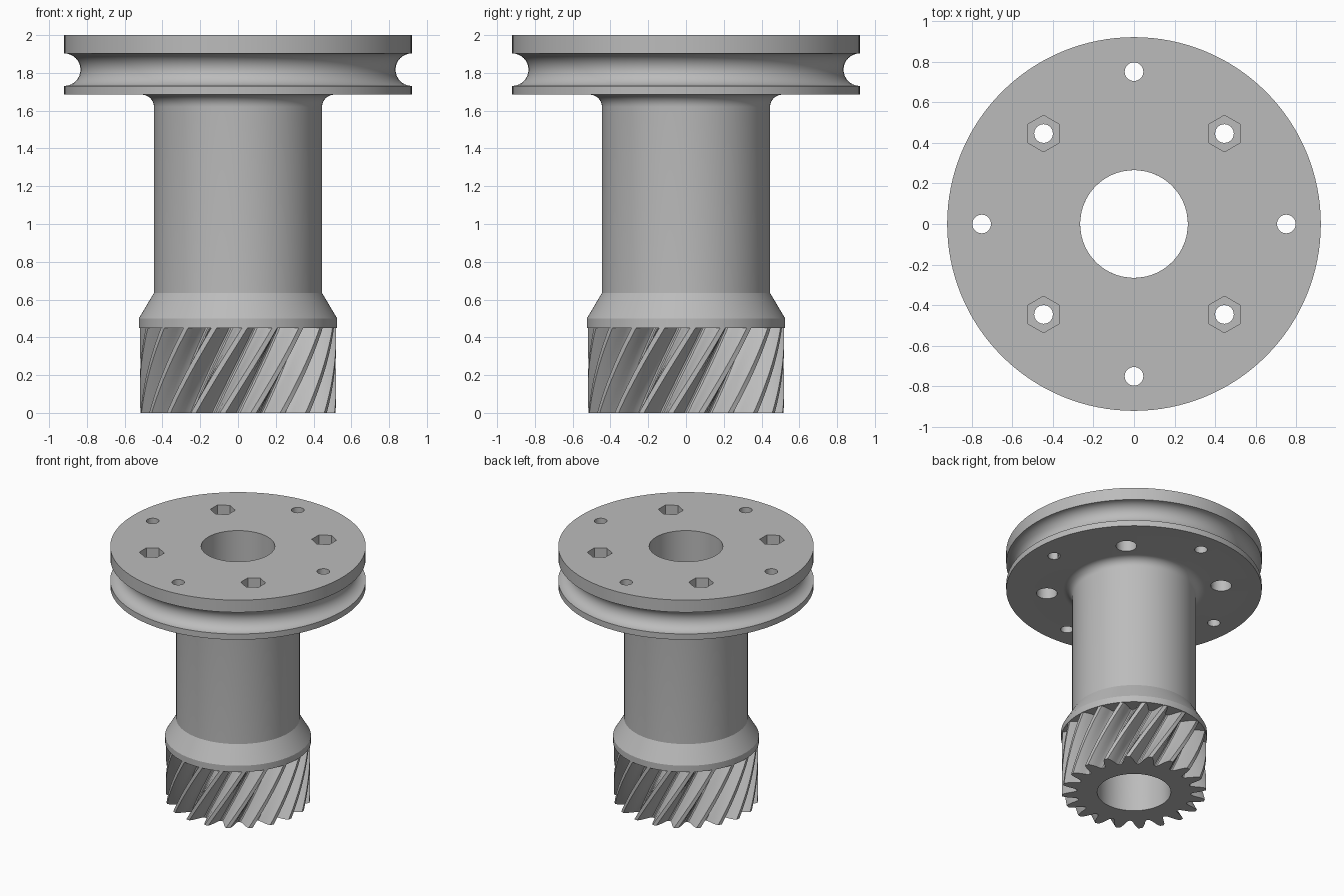
import bpy, bmesh
from math import sin, cos, pi, tau, radians

if "Cube" in bpy.data.objects:
    bpy.data.objects.remove(bpy.data.objects["Cube"], do_unlink=True)

GREY = (0.5, 0.5, 0.5, 1)
grey = bpy.data.materials.new("plain grey")
grey.use_nodes = True
grey.diffuse_color = GREY
grey.node_tree.nodes["Principled BSDF"].inputs["Base Color"].default_value = GREY

BORE, TIP, ROOT, GEAR_H = 0.265, 0.52, 0.41, 0.45
TEETH, TWIST = 20, 0.54


def polar(r, a, z):
    return (r * cos(a), r * sin(a), z)


def loft(name, rings, close=False):
    """Skin a list of equal-length rings of points with quads."""
    bm = bmesh.new()
    loops = [[bm.verts.new(p) for p in ring] for ring in rings]
    pairs = list(zip(loops, loops[1:])) + ([(loops[-1], loops[0])] if close else [])
    for low, high in pairs:
        n = len(low)
        for i in range(n):
            j = (i + 1) % n
            bm.faces.new((low[i], low[j], high[j], high[i]))
    if not close:
        for loop in (loops[0], loops[-1]):
            bm.faces.new(loop)
    bmesh.ops.recalc_face_normals(bm, faces=bm.faces)
    mesh = bpy.data.meshes.new(name)
    bm.to_mesh(mesh)
    bm.free()
    mesh.materials.append(grey)
    obj = bpy.data.objects.new(name, mesh)
    bpy.context.collection.objects.link(obj)
    return obj


def lathe(name, profile, sides=128):
    rings = [[polar(r, tau * i / sides, z) for i in range(sides)] for r, z in profile]
    return loft(name, rings, close=True)


def prism(r, sides, x, y, z0, z1, turn=0.0):
    ring = [polar(r, tau * i / sides + turn, 0) for i in range(sides)]
    obj = loft("cutter", [[(px + x, py + y, z) for px, py, _ in ring] for z in (z0, z1)])
    obj.hide_render = True
    return obj


def activate(obj):
    bpy.ops.object.select_all(action="DESELECT")
    obj.select_set(True)
    bpy.context.view_layer.objects.active = obj


def cut(obj, cutter):
    activate(obj)
    mod = obj.modifiers.new("cut", "BOOLEAN")
    mod.operation, mod.solver, mod.object = "DIFFERENCE", "EXACT", cutter
    bpy.ops.object.modifier_apply(modifier=mod.name)
    bpy.data.objects.remove(cutter, do_unlink=True)


def arc(cx, cz, r, start, end, n):
    """Profile points along an arc, angles in degrees."""
    angles = [radians(start + (end - start) * i / n) for i in range(n + 1)]
    return [(cx + r * cos(a), cz + r * sin(a)) for a in angles]


# Turned body: collar, cone, shaft, fillet and grooved flange round a bore
profile = [(BORE, GEAR_H), (0.525, GEAR_H), (0.525, 0.5), (0.445, 0.635)]
profile += arc(0.51, 1.62, 0.065, 180, 90, 8)
profile += [(0.92, 1.685)]
profile += arc(0.92, 1.817, 0.086, 270, 90, 16)
profile += [(0.92, 2.0), (BORE, 2.0)]
body = lathe("flanged_shaft", profile)

# Plain holes on the axes, bolt holes with nut pockets on the diagonals
for k in range(4):
    x, y, _ = polar(0.75, k * pi / 2, 0)
    cut(body, prism(0.046, 32, x, y, 1.5, 2.2))
    x, y, _ = polar(0.63, k * pi / 2 + pi / 4, 0)
    cut(body, prism(0.046, 32, x, y, 1.5, 2.2))
    cut(body, prism(0.09, 6, x, y, 1.88, 2.2, pi / 2))
    cut(body, prism(0.075, 32, x, y, 1.5, 1.78))

# Helical gear: tooth outline as (share of pitch, height of tooth)
TOOTH = [(-0.5, 0), (-0.42, 0.03), (-0.35, 0.14), (-0.29, 0.34), (-0.23, 0.58),
         (-0.16, 0.82), (-0.09, 1), (0.09, 1), (0.16, 0.82), (0.23, 0.58),
         (0.29, 0.34), (0.35, 0.14), (0.42, 0.03)]
PITCH, START, LAYERS = tau / TEETH, pi / 4, 16


def gear_ring(z):
    turn = START + TWIST * z / GEAR_H
    return [polar(ROOT + (TIP - ROOT) * h, turn + (t + s) * PITCH, z)
            for t in range(TEETH) for s, h in TOOTH]


def bore_ring(z):
    return [polar(BORE, START + (t + s) * PITCH + TWIST * z / GEAR_H, z)
            for t in range(TEETH) for s, _ in TOOTH]


levels = [GEAR_H * i / LAYERS for i in range(LAYERS + 1)]
gear = loft("helical_gear", [gear_ring(z) for z in levels]
            + [bore_ring(z) for z in reversed(levels)], close=True)

for obj in (body, gear):
    activate(obj)
    bpy.ops.object.shade_smooth_by_angle(angle=radians(30))
